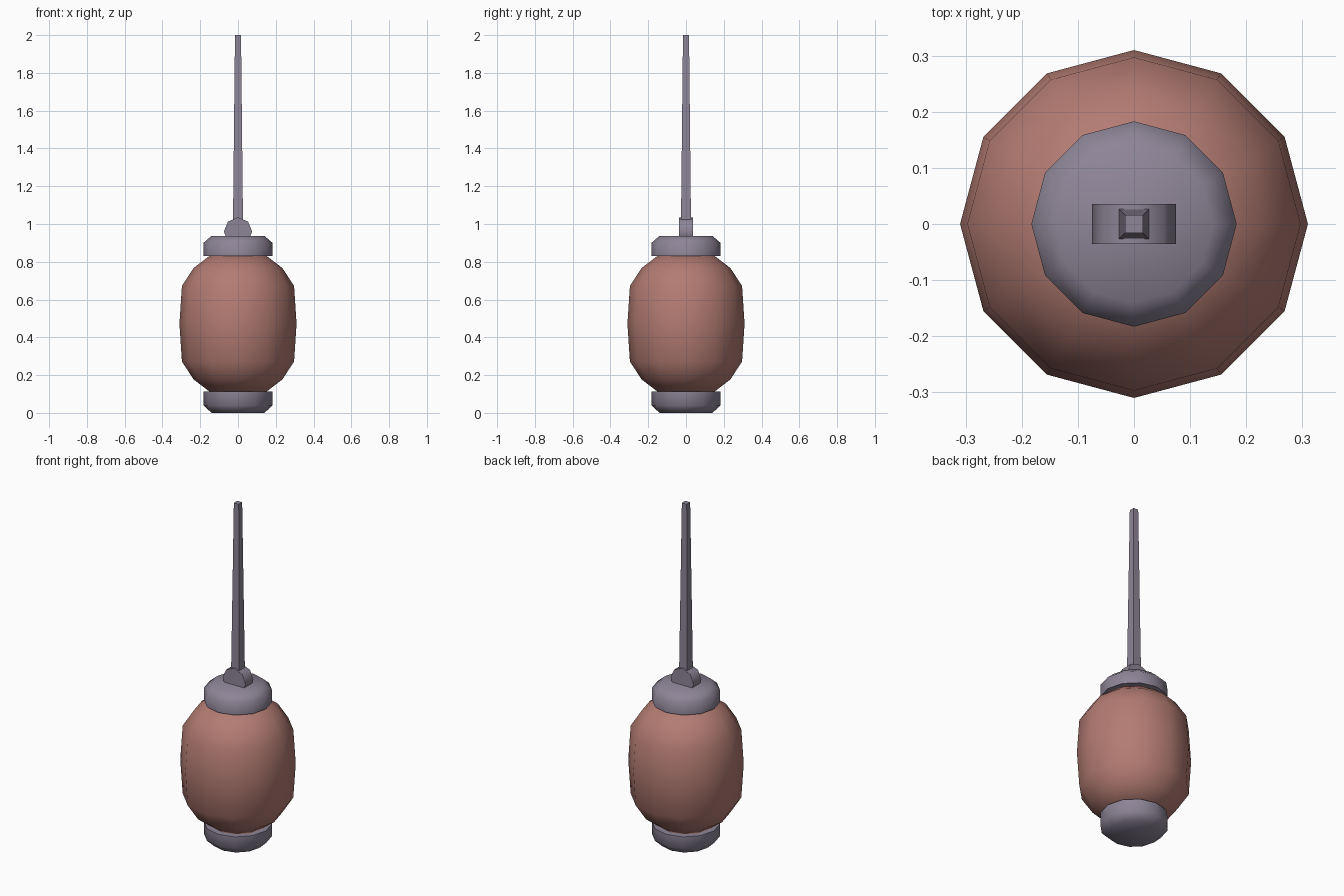
import bpy, bmesh, math
from mathutils import Matrix

cube = bpy.data.objects.get("Cube")
if cube:
    bpy.data.objects.remove(cube, do_unlink=True)


def material(name, rgb):
    mat = bpy.data.materials.new(name)
    mat.use_nodes = True
    color = (*rgb, 1)
    mat.diffuse_color = color
    mat.node_tree.nodes["Principled BSDF"].inputs["Base Color"].default_value = color
    return mat


def add_part(name, bm, mat, angle):
    bmesh.ops.recalc_face_normals(bm, faces=bm.faces)
    mesh = bpy.data.meshes.new(name)
    bm.to_mesh(mesh)
    bm.free()
    mesh.materials.append(mat)
    obj = bpy.data.objects.new(name, mesh)
    bpy.context.collection.objects.link(obj)
    bpy.ops.object.select_all(action='DESELECT')
    obj.select_set(True)
    bpy.context.view_layer.objects.active = obj
    bpy.ops.object.shade_smooth_by_angle(angle=math.radians(angle))
    return obj


def lathe(name, profile, mat, sides=12):
    """Closed solid of revolution from (radius, height) pairs."""
    bm = bmesh.new()
    rings = []
    for r, z in profile:
        rings.append([bm.verts.new((r * math.cos(a), r * math.sin(a), z))
                      for a in (math.tau * i / sides for i in range(sides))])
    for low, high in zip(rings, rings[1:]):
        for i in range(sides):
            j = (i + 1) % sides
            bm.faces.new((low[i], low[j], high[j], high[i]))
    bm.faces.new(rings[0])
    bm.faces.new(rings[-1])
    return add_part(name, bm, mat, 65)


def cone(name, sides, r1, r2, depth, matrix, mat, angle):
    bm = bmesh.new()
    bmesh.ops.create_cone(bm, cap_ends=True, segments=sides, radius1=r1,
                          radius2=r2, depth=depth, matrix=matrix)
    return add_part(name, bm, mat, angle)


terracotta = material("terracotta", (0.45, 0.20, 0.17))
mauve_grey = material("mauve grey", (0.27, 0.235, 0.31))

# Swollen body, mirrored about its middle height
middle = 0.472
half = [(0.31, 0), (0.297, 0.2), (0.235, 0.295), (0.15, 0.36)]
profile = [(r, middle - h) for r, h in reversed(half)]
profile += [(r, middle + h) for r, h in half[1:]]
lathe("body", profile, terracotta)

# End caps with chamfered outer rims
lathe("bottom_cap", [(0.14, 0), (0.183, 0.04), (0.183, 0.112)], mauve_grey)
lathe("top_cap", [(0.183, 0.83), (0.183, 0.9), (0.14, 0.937)], mauve_grey)

# Pivot lying front to back on the top cap
cone("pivot", 8, 0.075, 0.075, 0.072,
     Matrix.Translation((0, 0, 0.96)) @ Matrix.Rotation(math.pi / 2, 4, 'X'),
     mauve_grey, 65)

# Tapered square rod
diagonal = math.sqrt(2)
cone("rod", 4, 0.027 * diagonal, 0.016 * diagonal, 1.04,
     Matrix.Translation((0, 0, 1.48)) @ Matrix.Rotation(math.pi / 4, 4, 'Z'),
     mauve_grey, 30)
